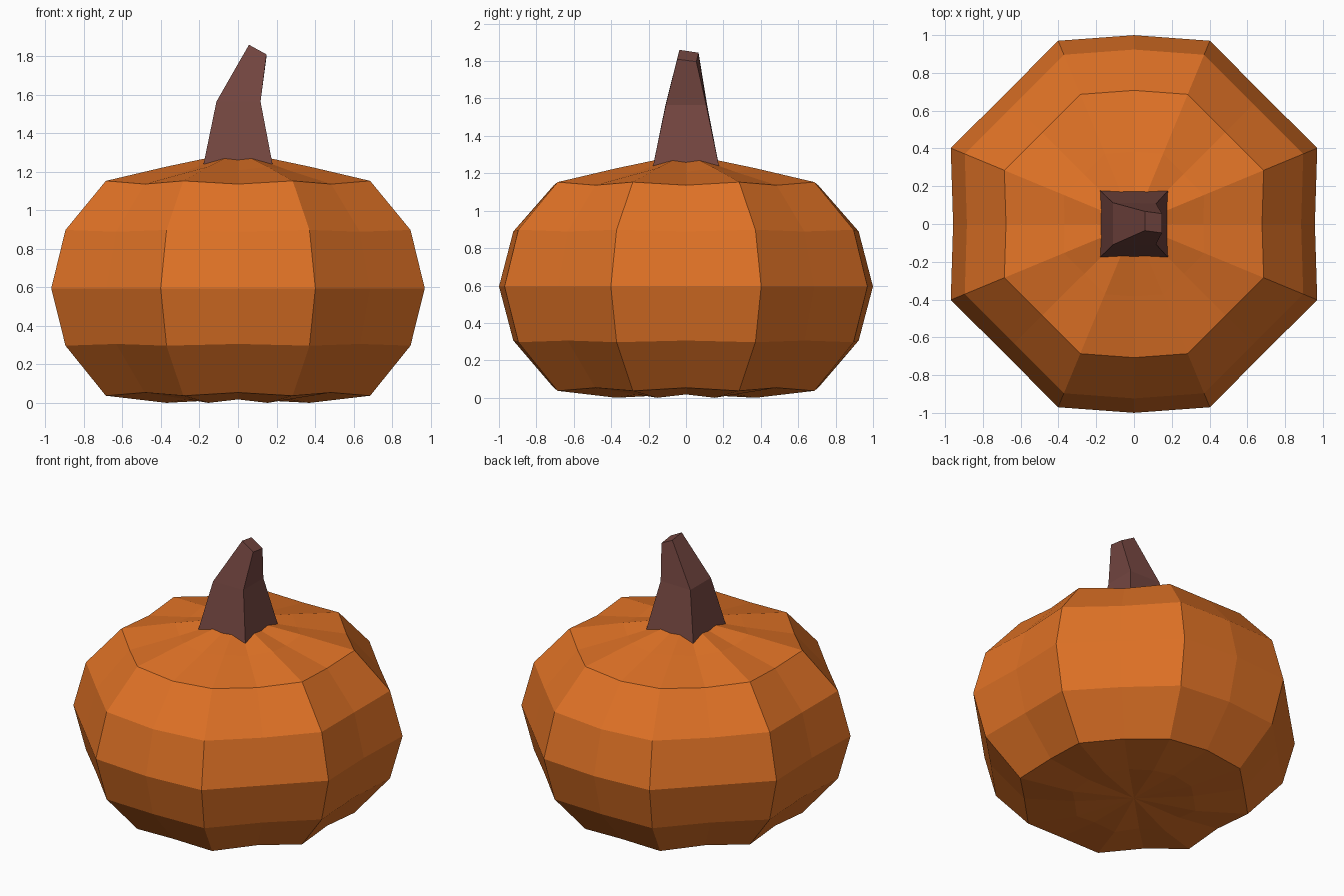
import bpy, bmesh, math

if "Cube" in bpy.data.objects:
    bpy.data.objects.remove(bpy.data.objects["Cube"])


def material(name, rgb):
    m = bpy.data.materials.new(name)
    m.diffuse_color = (*rgb, 1)
    m.use_nodes = True
    m.node_tree.nodes["Principled BSDF"].inputs["Base Color"].default_value = m.diffuse_color
    return m


def make_object(name, bm, mat):
    bmesh.ops.recalc_face_normals(bm, faces=bm.faces[:])
    me = bpy.data.meshes.new(name)
    bm.to_mesh(me)
    bm.free()
    me.materials.append(mat)
    ob = bpy.data.objects.new(name, me)
    bpy.context.collection.objects.link(ob)
    return ob


def bridge(bm, rings):
    n = len(rings[0])
    for a, b in zip(rings, rings[1:]):
        for i in range(n):
            j = (i + 1) % n
            bm.faces.new((a[i], a[j], b[j], b[i]))


orange = material("pumpkin orange", (0.74, 0.168, 0.019))
brown = material("stem brown", (0.175, 0.062, 0.052))

# Ribbed body: 16 sided sphere, every second meridian pulled in as a groove
MID = 0.595
profile = [(0.402, -0.595), (0.743, -0.558), (0.97, -0.298), (1.05, 0.0),
           (0.97, 0.303), (0.743, 0.558), (0.402, 0.632)]


def groove(i):
    if i % 2:
        return 1.0
    if i in (4, 12):
        return 0.952
    return 0.912 if i in (0, 8) else 0.923


bm = bmesh.new()
rings = []
for r, z in profile:
    ring = []
    for i in range(16):
        a = math.tau * i / 16
        g = groove(i)
        gz = 1.0 if i % 2 else 0.97
        ring.append(bm.verts.new((r * g * math.cos(a), r * g * math.sin(a), MID + z * gz)))
    rings.append(ring)
bridge(bm, rings)
for ring, z in ((rings[0], 0.02), (rings[-1], 1.305)):
    pole = bm.verts.new((0, 0, z))
    for i in range(16):
        bm.faces.new((ring[i], ring[(i + 1) % 16], pole))
make_object("pumpkin_body", bm, orange)

# Bent four sided stem, tapering to a slanted cut top
bm = bmesh.new()
sections = [
    [(-0.183, -0.18, 1.22), (0.183, -0.18, 1.22), (0.183, 0.18, 1.22), (-0.183, 0.18, 1.22)],
    [(-0.112, -0.11, 1.565), (0.117, -0.108, 1.565), (0.117, 0.108, 1.565), (-0.112, 0.113, 1.565)],
    [(0.057, -0.035, 1.86), (0.148, -0.047, 1.81), (0.148, 0.055, 1.797), (0.057, 0.067, 1.845)],
]
stem = [[bm.verts.new(p) for p in s] for s in sections]
bridge(bm, stem)
bm.faces.new(stem[0])
bm.faces.new(stem[-1])
make_object("stem", bm, brown)
